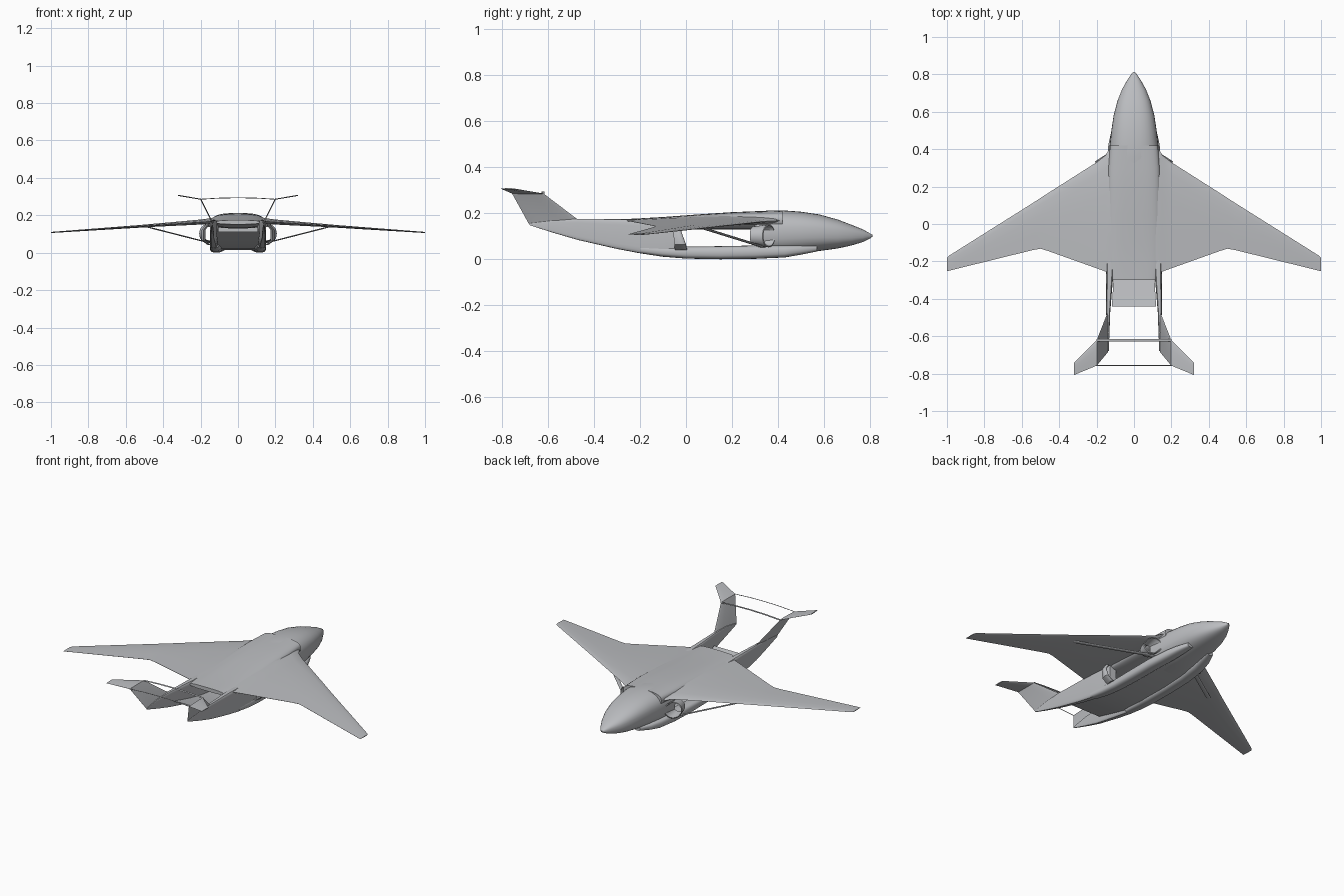
import bpy, bmesh, math
from mathutils import Vector as V

grey = bpy.data.materials.new("light_grey")
grey.diffuse_color = (0.5, 0.51, 0.53, 1)


def loft(name, rings, mirror=False, closed=True, angle=35):
    """Skin a list of equal-length rings, optionally mirrored over x."""
    bm = bmesh.new()
    for s in ((1, -1) if mirror else (1,)):
        vs = [[bm.verts.new((p[0] * s, p[1], p[2])) for p in r] for r in rings]
        n = len(vs[0])
        for a, b in zip(vs, vs[1:]):
            for i in range(n):
                j = (i + 1) % n
                bm.faces.new((a[i], a[j], b[j], b[i]))
        if closed:
            bm.faces.new(vs[0])
            bm.faces.new(vs[-1])
    bmesh.ops.recalc_face_normals(bm, faces=bm.faces)
    me = bpy.data.meshes.new(name)
    bm.to_mesh(me)
    bm.free()
    me.materials.append(grey)
    ob = bpy.data.objects.new(name, me)
    bpy.context.collection.objects.link(ob)
    bpy.ops.object.select_all(action='DESELECT')
    ob.select_set(True)
    bpy.context.view_layer.objects.active = ob
    bpy.ops.object.shade_smooth_by_angle(angle=math.radians(angle))
    return ob


def section(y, cx, w, zb, zt, e=2.6, n=32):
    """Rounded-box cross-section across the body."""
    pts = []
    for i in range(n):
        a = 2 * math.pi * i / n
        c, s = math.cos(a), math.sin(a)
        pts.append((cx + w * math.copysign(abs(c) ** (2 / e), c), y,
                    (zb + zt) / 2 + (zt - zb) / 2 * math.copysign(abs(s) ** (2 / e), s)))
    return pts


def foil(le, te, t, d=(0, 0, 1)):
    """Aerofoil section between two edges, thickness t along d."""
    le, te, d = V(le), V(te), V(d).normalized()
    up = [(0, 0), (.03, .2), (.12, .38), (.35, .5), (.7, .28), (1, .03)]
    return [le.lerp(te, f) + d * t * h for f, h in up] + \
           [le.lerp(te, f) - d * t * h for f, h in up[:0:-1]]


# Nose and forward fuselage
loft("nose", [section(y, 0, w, b, t, 2.5) for y, w, b, t in (
    (.812, .004, .099, .106), (.80, .016, .09, .113), (.77, .036, .075, .13),
    (.72, .064, .06, .15), (.66, .088, .047, .173), (.58, .109, .036, .195),
    (.50, .121, .026, .207), (.42, .13, .017, .213), (.36, .135, .015, .212),
    (.30, .138, .015, .208))])

# Roof of the cabin, running aft between the wings
loft("cabin_roof", [section(y, 0, w, b, t, 3) for y, w, b, t in (
    (.42, .128, .13, .212), (.30, .138, .13, .209), (.2, .14, .13, .205),
    (.05, .14, .13, .195), (-.1, .14, .135, .184), (-.22, .135, .145, .177),
    (-.30, .115, .152, .174))])

# Floor with a rising tail ramp
loft("floor_ramp", [[(-w, y, z), (w, y, z), (w, y, z + h), (-w, y, z + h)] for y, w, z, h in (
    (.5, .09, .035, .02), (.35, .105, .018, .025), (.15, .11, .014, .025),
    (-.05, .11, .02, .025), (-.2, .11, .042, .02), (-.3, .11, .066, .015),
    (-.44, .118, .108, .006))])

# Side sponsons that turn into the tail booms
loft("sponson", [section(y, c, w, b, t, 2.8, 20) for y, c, w, b, t in (
    (.57, .07, .02, .034, .06), (.5, .088, .032, .02, .06), (.43, .1, .036, .008, .06),
    (.3, .112, .037, .002, .06), (.15, .115, .036, 0, .057), (0, .117, .034, .003, .055),
    (-.1, .12, .031, .011, .055), (-.2, .126, .024, .026, .06))], True)
loft("tail_boom", [section(y, c, w, b, t, 5, 20) for y, c, w, b, t in (
    (-.03, .125, .022, .03, .165), (-.1, .127, .022, .014, .17), (-.2, .129, .021, .026, .173),
    (-.3, .131, .018, .045, .175), (-.47, .138, .011, .084, .176),
    (-.58, .138, .007, .116, .172), (-.68, .138, .003, .148, .156))], True)

# Swept wings
loft("wing", [foil((x, a, z), (x, b, z), t) for x, a, b, z, t in (
    (.08, .44, -.27, .168, .05), (.132, .405, -.262, .168, .04), (.15, .37, -.255, .167, .034),
    (.2, .33, -.237, .164, .027), (.46, .165, -.144, .146, .016),
    (.5, .139, -.132, .143, .015), (.54, .113, -.139, .140, .014),
    (.99, -.17, -.25, .109, .006), (1, -.182, -.252, .108, .004))], True)

# Round swept intakes below the wing roots
n = 24
rings = []
for cx, cy, r, k in ((.155, .29, .04, .3), (.165, .36, .05, .55),
                     (.166, .362, .045, .55), (.155, .29, .036, .3)):
    rings.append([(cx + r * .85 * math.cos(2 * math.pi * i / n),
                   cy - r * k * math.cos(2 * math.pi * i / n),
                   .102 + r * math.sin(2 * math.pi * i / n)) for i in range(n)])
loft("intake", rings, True, False)

# Short pylons at the back of the side openings
loft("pylon", [foil((x, .0 - s, z), (x, -.05 - s * .3, z), .02, (1, 0, 0)) for x, z, s in (
    (.15, .04, -.005), (.185, .065, 0), (.185, .12, .02), (.16, .155, .03))], True)

# Diagonal wing struts
loft("wing_strut", [foil((x, y + .015, z), (x, y - .015, z), .007) for x, y, z in (
    (.13, .335, .052), (.18, .315, .06), (.49, .06, .139))], True)

# Canted fins with outboard tips
loft("tail_fin", [foil(a, b, .006, d) for a, b, d in (
    ((.138, -.455, .165), (.138, -.68, .15), (1, 0, -.3)),
    ((.142, -.475, .176), (.14, -.686, .158), (1, 0, -.4)),
    ((.199, -.62, .286), (.199, -.757, .286), (.6, 0, -.8)),
    ((.322, -.743, .306), (.322, -.808, .308), (0, 0, -1)))], True)

# Cross bars joining the fins
for name, y, w in (("front_tail_bar", -.622, .014), ("rear_tail_bar", -.757, .004)):
    loft(name, [foil((x, y + w / 2, z), (x, y - w / 2, z), .004) for x, z in (
        (-.2, .286), (-.1, .292), (0, .294), (.1, .292), (.2, .286))])
